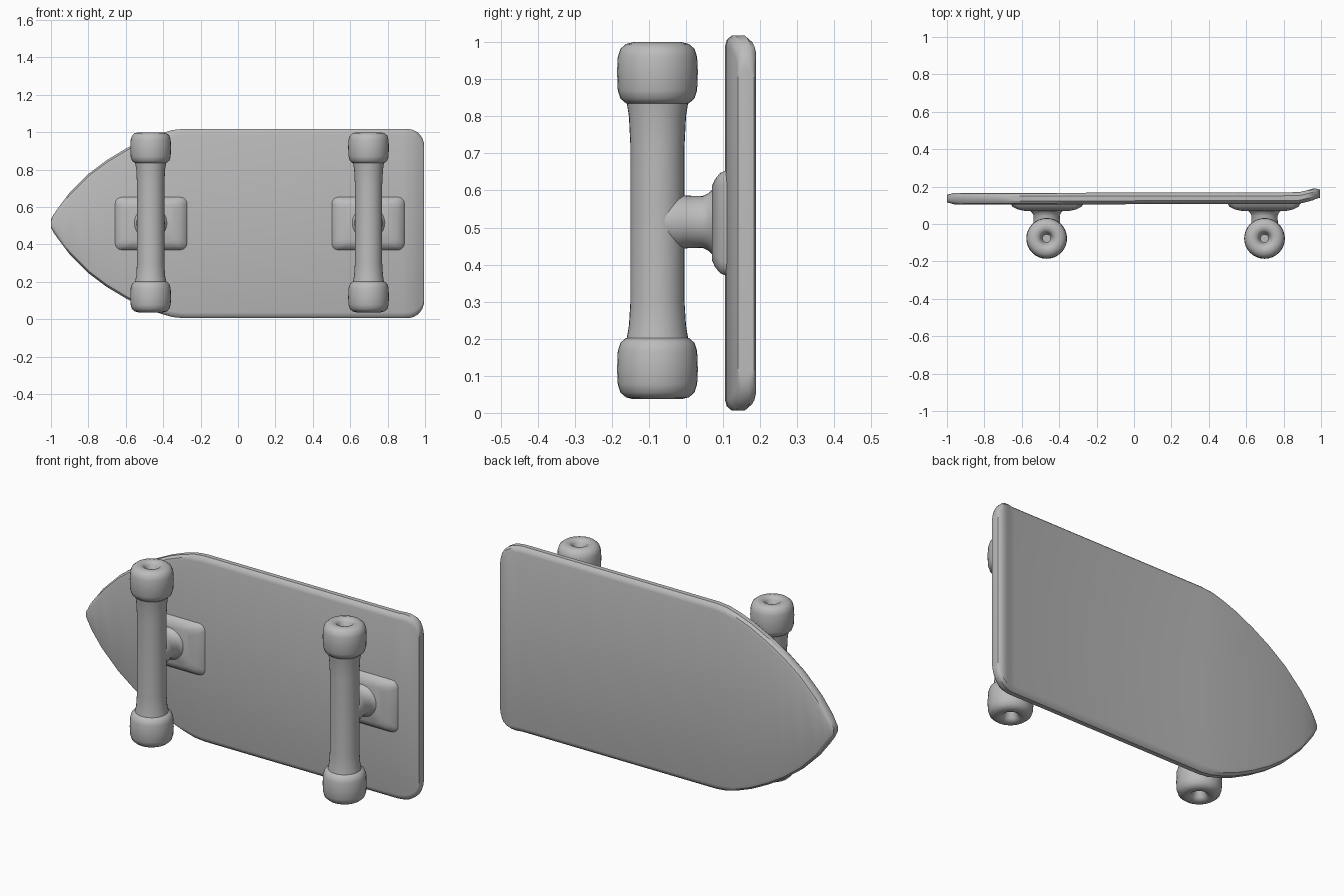
import bpy, bmesh, math
from mathutils import Vector

if "Cube" in bpy.data.objects:
    bpy.data.objects.remove(bpy.data.objects["Cube"])

grey = bpy.data.materials.new("grey")
grey.diffuse_color = (0.5, 0.5, 0.5, 1)
grey.use_nodes = True
grey.node_tree.nodes["Principled BSDF"].inputs["Base Color"].default_value = grey.diffuse_color
MID = 0.512  # height of the board's centre line


def finish(bm, name, angle=35):
    bmesh.ops.remove_doubles(bm, verts=bm.verts, dist=1e-5)
    bmesh.ops.recalc_face_normals(bm, faces=bm.faces)
    me = bpy.data.meshes.new(name)
    bm.to_mesh(me)
    bm.free()
    ob = bpy.data.objects.new(name, me)
    bpy.context.collection.objects.link(ob)
    me.materials.append(grey)
    bpy.ops.object.select_all(action='DESELECT')
    ob.select_set(True)
    bpy.context.view_layer.objects.active = ob
    bpy.ops.object.shade_smooth_by_angle(angle=math.radians(angle))
    return ob


def loft(rings, name, angle=35):
    """Skin a list of closed rings and cap both ends."""
    bm = bmesh.new()
    rows = [[bm.verts.new(p) for p in ring] for ring in rings]
    n = len(rows[0])
    for a, b in zip(rows, rows[1:]):
        for i in range(n):
            j = (i + 1) % n
            bm.faces.new((a[i], a[j], b[j], b[i]))
    bm.faces.new(rows[0])
    bm.faces.new(rows[-1])
    return finish(bm, name, angle)


def lathe(profile, centre, axis, name, n=32):
    """Revolve (radius, distance) points around the y or z axis."""
    rings = []
    for r, d in profile:
        ring = []
        for i in range(n):
            t = 2 * math.pi * i / n
            u, v = r * math.cos(t), r * math.sin(t)
            off = Vector((u, v, d)) if axis == 'z' else Vector((u, d, v))
            ring.append(Vector(centre) + off)
        rings.append(ring)
    return loft(rings, name)


# Deck: rounded sections lofted from pointed nose to upturned tail
nose = [(-1.0, .02), (-.985, .05), (-.96, .085), (-.9, .165), (-.8, .265),
        (-.7, .34), (-.6, .4), (-.5, .45), (-.42, .48), (-.35, .5),
        (-.29, .506)]
tail = [(.88, .506)] + [(.905 + .09 * math.sin(t), .416 + .09 * math.cos(t))
                        for t in (math.radians(a) for a in (5, 20, 35, 50, 65, 80, 90))]


def deck_section(x, h):
    end = min(1 - x, x + 1)
    ht = 0.031 if end > 0.04 else 0.02 + 0.011 * end / 0.04  # half thickness
    lift = 0.026 * min(1, max(0, (x - .86) / .11)) ** 1.3
    cy = 0.136 + lift
    b = min(0.03, h * 0.6)
    half = [(h - b, ht), (h - b * .4, ht * .85), (h, ht * .4)]
    half += [(z, -y) for z, y in reversed(half)]
    pts = half + [(-z, y) for z, y in reversed(half)]
    return [(x, cy + y, MID + z) for z, y in pts]


loft([deck_section(x, h) for x, h in nose + tail], "deck")


# Base plate: rounded rectangle tapering away from the deck
def plate_ring(cx, y, hx, hz, r=0.035):
    ring = []
    for q, (sx, sz) in enumerate(((1, 1), (-1, 1), (-1, -1), (1, -1))):
        for k in range(5):
            t = math.pi / 2 * (q + k / 4)
            ring.append((cx + sx * (hx - r) + r * math.cos(t), y,
                         MID + sz * (hz - r) + r * math.sin(t)))
    return ring


# Wheel: bulged tread with a recessed hub on the outer end
wheel = [(.06, 0), (.085, .005), (.1, .018), (.107, .04), (.109, .09),
         (.107, .13), (.1, .152), (.085, .165), (.065, .17),
         (.045, .166), (.034, .155), (.022, .125)]

for label, x, plate_x in (("front", -.467, -.465), ("rear", .698, .695)):
    loft([plate_ring(plate_x, .11, .195, .143),
          plate_ring(plate_x, .092, .185, .135),
          plate_ring(plate_x, .078, .155, .118),
          plate_ring(plate_x, .07, .12, .1)], label + "_base_plate", 50)
    lathe([(.07, -.06), (.076, -.02), (.071, 0), (.07, .045), (.077, .06),
           (.095, .078)], (x, 0, .515), 'y', label + "_stem")
    lathe([(.085, .19), (.077, .235), (.073, .3), (.073, .72), (.077, .8),
           (.085, .85)], (x, -.077, 0), 'z', label + "_axle")
    for side, base, s in (("lower", .207, -1), ("upper", .83, 1)):
        lathe([(r, d * s) for r, d in wheel], (x, -.077, base), 'z',
              label + "_" + side + "_wheel")
